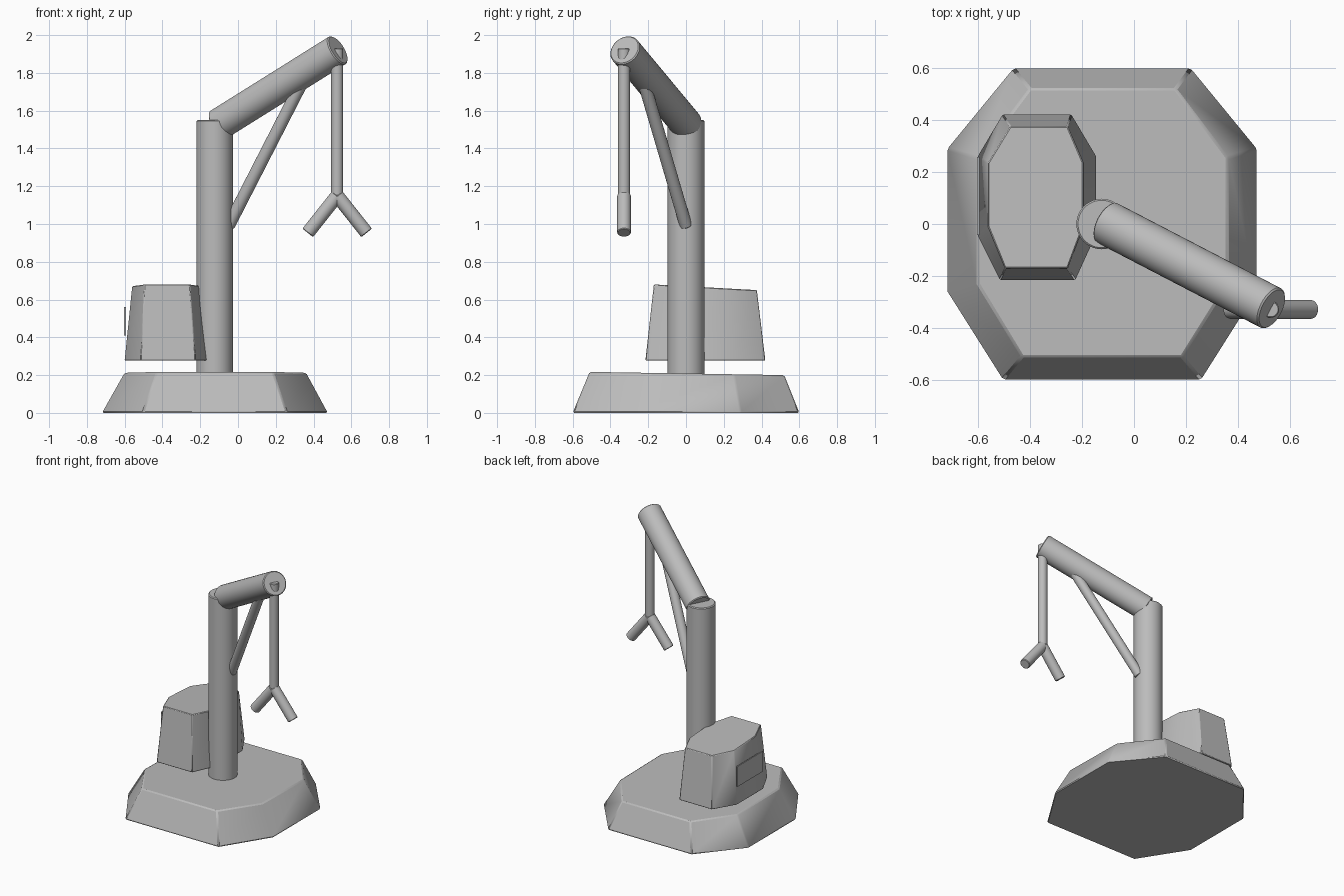
import bpy, bmesh
from mathutils import Vector

cube = bpy.data.objects.get("Cube")
if cube:
    bpy.data.objects.remove(cube, do_unlink=True)

grey = bpy.data.materials.new("plain_grey")
grey.use_nodes = True
grey.diffuse_color = (0.5, 0.5, 0.5, 1)
grey.node_tree.nodes["Principled BSDF"].inputs["Base Color"].default_value = (0.5, 0.5, 0.5, 1)


def finish(name, bm, bevel=0.0):
    bmesh.ops.recalc_face_normals(bm, faces=bm.faces)
    mesh = bpy.data.meshes.new(name)
    bm.to_mesh(mesh)
    bm.free()
    mesh.materials.append(grey)
    obj = bpy.data.objects.new(name, mesh)
    bpy.context.collection.objects.link(obj)
    if bevel:
        mod = obj.modifiers.new("soft_edges", 'BEVEL')
        mod.width = bevel
        mod.segments = 1
        mod.limit_method = 'ANGLE'
    bpy.ops.object.select_all(action='DESELECT')
    obj.select_set(True)
    bpy.context.view_layer.objects.active = obj
    bpy.ops.object.shade_smooth_by_angle(angle=0.6)
    return obj


def rod(name, start, end, radius, sides=32, bevel=0.004):
    """Closed cylinder running between two points."""
    start, end = Vector(start), Vector(end)
    axis = end - start
    bm = bmesh.new()
    bmesh.ops.create_cone(bm, cap_ends=True, segments=sides, radius1=radius,
                          radius2=radius, depth=axis.length)
    turn = axis.to_track_quat('Z', 'Y').to_matrix().to_4x4()
    turn.translation = (start + end) / 2
    bm.transform(turn)
    return finish(name, bm, bevel)


def frustum(name, bottom, top, z_bottom, z_front, z_back, bevel):
    """Tapered eight-sided block whose top falls slightly to the back."""
    bm = bmesh.new()
    ys = [y for x, y in top]
    lo, hi = min(ys), max(ys)
    low = [bm.verts.new((x, y, z_bottom)) for x, y in bottom]
    high = [bm.verts.new((x, y, z_front + (z_back - z_front) * (y - lo) / (hi - lo)))
            for x, y in top]
    bm.faces.new(low)
    bm.faces.new(high)
    for i in range(len(low)):
        j = (i + 1) % len(low)
        bm.faces.new((low[i], low[j], high[j], high[i]))
    return finish(name, bm, bevel)


# Wide tapered base
frustum("base",
        [(-.505, -.6), (.26, -.6), (.475, -.26), (.475, .29),
         (.22, .6), (-.465, .6), (-.72, .29), (-.72, -.26)],
        [(-.43, -.51), (.185, -.51), (.36, -.23), (.36, .255),
         (.16, .52), (-.40, .52), (-.60, .255), (-.60, -.23)],
        0, .217, .2, .008)

# Cabin and the thin panel on its outer side
frustum("cabin",
        [(-.515, -.215), (-.225, -.215), (-.145, -.04), (-.145, .26),
         (-.24, .42), (-.505, .42), (-.60, .26), (-.60, -.045)],
        [(-.495, -.17), (-.255, -.17), (-.195, -.01), (-.195, .235),
         (-.255, .375), (-.475, .375), (-.56, .235), (-.56, -.01)],
        .277, .68, .65, .004)
bm = bmesh.new()
bmesh.ops.create_cube(bm, size=1)
bmesh.ops.scale(bm, vec=(.009, .3, .15), verts=bm.verts)
bmesh.ops.translate(bm, vec=(-.598, .108, .485), verts=bm.verts)
finish("side_panel", bm)

# Post, boom and diagonal brace
rod("post", (-.124, 0, .18), (-.124, 0, 1.55), .097, 40, .006)
rod("boom", (-.105, .005, 1.525), (.53, -.325, 1.922), .085, 40, .006)
rod("brace", (-.05, 0, .99), (.36, -.235, 1.79), .033)

# Hanging rod with a two-pronged grab
hook_x, hook_y = .525, -.328
rod("hanging_rod", (hook_x, hook_y, 1.15), (hook_x, hook_y, 1.93), .032)
for side, label in ((1, "left"), (-1, "right")):
    rod("grab_prong_" + label, (hook_x, hook_y, 1.15),
        (hook_x + side * .156, hook_y, .953), .036)
